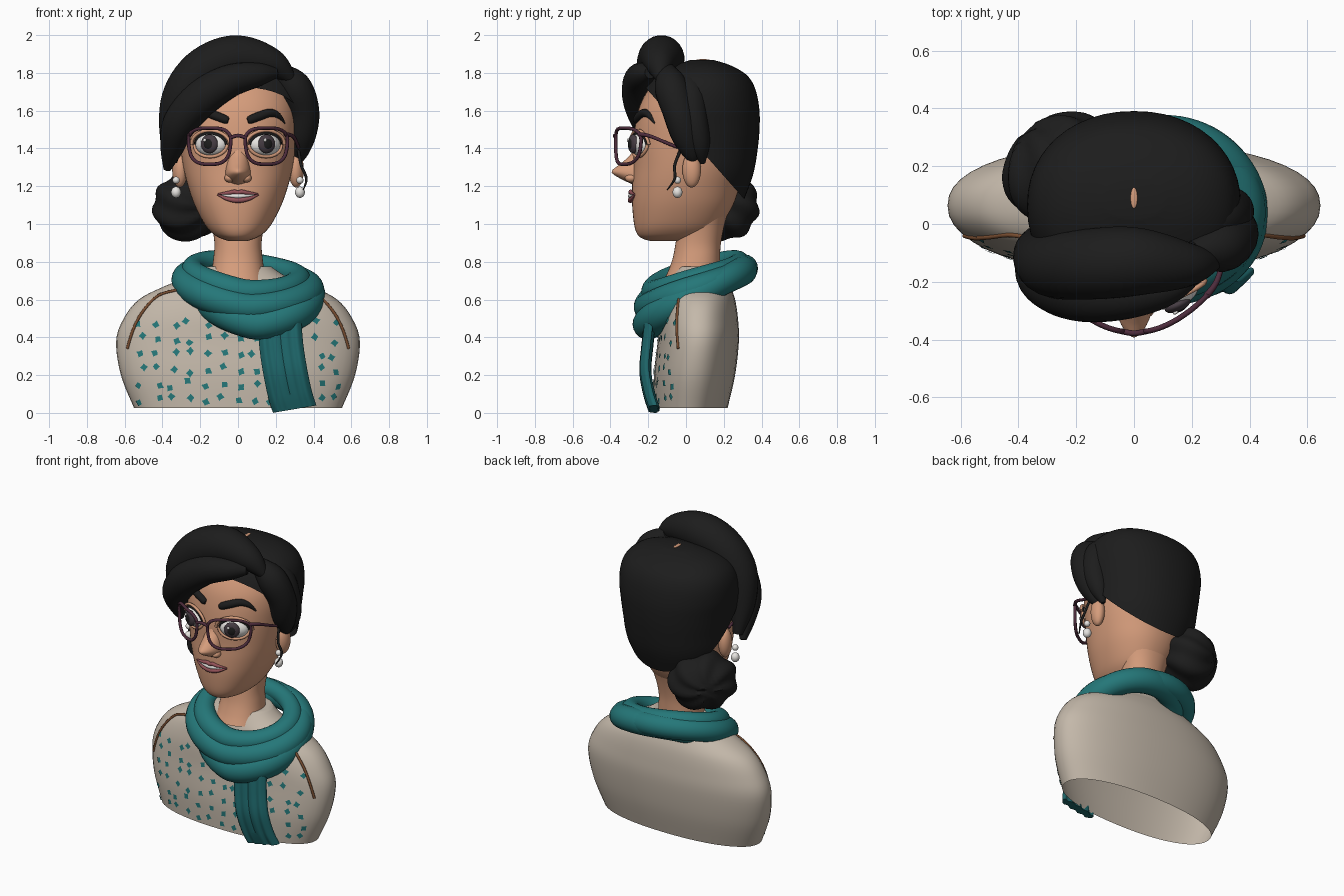
import bpy, bmesh, math, random
from mathutils import Vector, Matrix
from mathutils.bvhtree import BVHTree

if "Cube" in bpy.data.objects:
    bpy.data.objects.remove(bpy.data.objects["Cube"])
random.seed(4)
SIDES = ((1, "left"), (-1, "right"))


def material(name, *rgb):
    m = bpy.data.materials.new(name)
    m.use_nodes = True
    m.diffuse_color = (*rgb, 1)
    m.node_tree.nodes["Principled BSDF"].inputs["Base Color"].default_value = (*rgb, 1)
    return m


skin = material("warm skin", .67, .335, .2)
black = material("black hair", .012, .012, .012)
teal = material("teal wool", .018, .185, .19)
deep_teal = material("deep teal wool", .013, .135, .145)
beige = material("beige knit", .55, .48, .4)
plum = material("plum frame", .075, .025, .045)
rose = material("rose lips", .3, .085, .1)
white = material("pearl white", .8, .78, .75)
brown = material("brown seam", .19, .075, .03)
grey = material("iris grey", .06, .045, .055)


def finish(name, bm, mat):
    """Turn a bmesh into a smooth object with sharp creases; return its surface tree."""
    bmesh.ops.recalc_face_normals(bm, faces=bm.faces)
    for f in bm.faces:
        f.smooth = True
    for e in bm.edges:
        e.smooth = e.calc_face_angle(0) < .8
    tree = BVHTree.FromBMesh(bm)
    me = bpy.data.meshes.new(name)
    bm.to_mesh(me)
    bm.free()
    me.materials.append(mat)
    bpy.context.collection.objects.link(bpy.data.objects.new(name, me))
    return tree


def spline(keys, n=6, closed=False):
    k, out = len(keys), []
    get = lambda i: keys[i % k] if closed else keys[max(0, min(k - 1, i))]
    for i in range(k if closed else k - 1):
        quad = [get(i + j) for j in (-1, 0, 1, 2)]
        for t in (s / n for s in range(n)):
            out.append(tuple(.5 * (2 * b + (c - a) * t + (2 * a - 5 * b + 4 * c - d) * t * t
                                   + (3 * b - a - 3 * c + d) * t ** 3) for a, b, c, d in zip(*quad)))
    return out if closed else out + [tuple(keys[-1])]


def bridge(rings, closed=False, start=True):
    bm = bmesh.new()
    vs = [[bm.verts.new(p) for p in r] for r in rings]
    m = len(vs[0])
    for a, b in zip(vs, vs[1:] + vs[:1] if closed else vs[1:]):
        for i in range(m):
            j = (i + 1) % m
            bm.faces.new((a[i], a[j], b[j], b[i]))
    if not closed:
        if start:
            bm.faces.new(vs[0])
        bm.faces.new(vs[-1])
    return bm


def oval(hx, hy, e, segs):
    out = []
    for i in range(segs):
        a = math.tau * i / segs
        c, s = math.cos(a), math.sin(a)
        out.append((hx * math.copysign(abs(c) ** (2 / e), c), hy * math.copysign(abs(s) ** (2 / e), s)))
    return out


def loft(keys, e=2.2, segs=48, n=5, start=True):
    """Stack of ovals; each key is height, half width, front y, back y."""
    rings = [[(x, y + (f + b) / 2, z) for x, y in oval(w, (b - f) / 2, e, segs)]
             for z, w, f, b in spline(keys, n)]
    return bridge(rings, start=start)


def tube(name, keys, mat, closed=False, n=6, segs=12):
    """Round tube through keys of x, y, z, radius."""
    pts = spline(keys, n, closed)
    pos, k, rings, old = [Vector(p[:3]) for p in pts], len(pts), [], None
    for i in range(k):
        a, b = (pos[i - 1], pos[(i + 1) % k]) if closed else (pos[max(i - 1, 0)], pos[min(i + 1, k - 1)])
        t = (b - a).normalized()
        if old is None:
            u = t.orthogonal().normalized()
        else:
            u.rotate(old.rotation_difference(t))
        old, v, r = t, t.cross(u), max(pts[i][3], .001)
        rings.append([pos[i] + u * x + v * y for x, y in oval(r, r, 2, segs)])
    finish(name, bridge(rings, closed), mat)


def ball(name, c, r, mat, turn=0, ridge=0):
    bm = bmesh.new()
    bmesh.ops.create_uvsphere(bm, u_segments=48 if ridge else 24, v_segments=32 if ridge else 16, radius=1)
    for v in bm.verts:
        v.co *= 1 + ridge * math.cos(7 * math.atan2(v.co.z, v.co.x) + 3 * v.co.y)
    bm.transform(Matrix.Translation(c) @ Matrix.Rotation(turn, 4, "Z") @ Matrix.Diagonal((*r, 1)))
    finish(name, bm, mat)


def front_hit(tree, x, z):
    loc, nor = tree.ray_cast(Vector((x, -2, z)), Vector((0, 1, 0)))[:2]
    return (loc, nor if nor.y < 0 else -nor) if loc else (None, None)


# Sweater body and neck
body = finish("sweater", loft([(.025, .55, -.17, .22), (.2, .62, -.17, .26), (.38, .645, -.15, .28),
              (.5, .605, -.14, .275), (.6, .525, -.12, .26), (.67, .39, -.1, .235),
              (.72, .26, -.08, .21), (.775, .175, -.05, .2)], e=2.2, start=False), beige)
finish("neck", loft([(.7, .15, -.12, .18), (.75, .14, -.095, .18), (.82, .13, -.07, .18), (.9, .125, -.055, .185),
                     (1, .14, -.04, .205), (1.1, .17, -.03, .235)]), skin)

# Shoulder seams
for s, side in SIDES:
    keys = []
    for x, z in ((.32, .65), (.42, .62), (.5, .54), (.55, .45), (.585, .34)):
        loc, nor = front_hit(body, s * x, z)
        if loc:
            keys.append((*(loc + nor * .002), .008))
    tube(side + "_shoulder_seam", keys, brown, segs=8)

# Woven flecks on the sweater front
bm = bmesh.new()
for row in range(6):
    for col in range(13):
        x = (col - 6) * .085 + random.uniform(-.022, .022)
        z = .07 + row * .08 + random.uniform(-.02, .02)
        loc, nor = front_hit(body, x, z)
        if loc and nor.y < -.3:
            u = nor.cross(Vector((0, 0, 1))).normalized()
            w, spin = nor.cross(u), random.random()
            star = []
            for i in range(8):
                a, r = spin + i * math.tau / 8, random.uniform(.018, .025) if i % 2 else .014
                star.append(bm.verts.new(loc + nor * .004 + (u * math.cos(a) + w * math.sin(a)) * r))
            bm.faces.new(star)
finish("sweater_flecks", bm, teal)

# Scarf loops: centre x, centre y, radii, front height, back height, thickness, sideways slope
for i, (cx, cy, rx, ry, zf, zb, r, tilt) in enumerate(((.04, .055, .28, .225, .64, .795, .062, .1),
                                                      (.05, .055, .33, .255, .56, .765, .074, .08),
                                                      (.1, .05, .285, .25, .47, .755, .08, .05))):
    keys = []
    for j in range(24):
        a = math.tau * j / 24
        x, t = rx * math.cos(a), ((1 + math.sin(a)) / 2) ** .75
        keys.append((cx + x, cy + ry * math.sin(a), zf + (zb - zf) * t - tilt * x,
                     r * (1 - .08 * math.sin(a) + .05 * math.cos(3 * a + i))))
    tube(f"scarf_loop_{i + 1}", keys, teal, True, n=3, segs=20)

# Ribbed hanging end of the scarf
rings = [[(cx + u, cy + v + .006 * math.cos(u * 110), z + .17 * u) for u, v in oval(.115, .026, 3, 56)]
         for z, cx, cy in spline([(.48, .22, -.19), (.35, .23, -.205), (.22, .25, -.215), (.1, .275, -.195), (.02, .3, -.17)])]
finish("scarf_tail", bridge(rings), deep_teal)

# Head
head = finish("head", loft([(.91, .05, -.19, .03), (.925, .095, -.235, .1), (.95, .135, -.26, .14), (1, .178, -.275, .19), (1.1, .23, -.285, .25),
              (1.2, .265, -.285, .285), (1.3, .29, -.28, .32), (1.42, .307, -.28, .35), (1.55, .32, -.265, .36),
              (1.65, .31, -.235, .35), (1.75, .27, -.17, .3), (1.82, .18, -.08, .22), (1.85, .06, 0, .12)]), skin)


def face(x, z, r, out=0):
    return (x, front_hit(head, x, z)[0].y - out, z, r)


# Nose
finish("nose", loft([(1.42, .03, -.272, -.2), (1.37, .045, -.292, -.22), (1.32, .058, -.345, -.19), (1.28, .066, -.393, -.15),
       (1.25, .066, -.365, -.17), (1.21, .05, -.285, -.2)], e=1.6, segs=32), skin)

# Mouth
lip = lambda pts: [face(x, z, r, .008) for x, z, r in pts]
tube("upper_lip", lip([(-.108, 1.158, .004), (-.05, 1.165, .01), (-.02, 1.17, .012), (0, 1.166, .012),
                       (.02, 1.17, .012), (.05, 1.165, .01), (.108, 1.158, .004)]), rose)
tube("lower_lip", lip([(-.108, 1.155, .004), (-.055, 1.133, .011), (0, 1.126, .015), (.055, 1.133, .011), (.108, 1.155, .004)]), rose)
tube("teeth", lip([(-.085, 1.153, .003), (0, 1.148, .013), (.085, 1.153, .003)]), white)


for s, side in SIDES:
    # Eye, set square to the curve of the face
    def eye(u, out, up):
        return (s * (.14 + .91 * u + .41 * out), -.235 + .41 * u - .91 * out, 1.42 + up)
    turn = .42 * s
    ball(side + "_eyeball", eye(0, 0, 0), (.09, .055, .062), white, turn)
    ball(side + "_iris", eye(-.008, .046, .004), (.048, .022, .05), grey, turn)
    ball(side + "_pupil", eye(-.008, .059, .004), (.028, .012, .03), black, turn)
    ball(side + "_eye_glint", eye(-.008 - .018 * s, .067, .024), (.009, .006, .009), white, turn)
    for part, lo, hi, grow, r, mat in (("lash", 0, 180, 1, .008, black), ("upper_lid", 0, 180, 1.25, .009, skin),
                                       ("lower_lid", 180, 360, 1.06, .009, skin)):
        keys = []
        for j in range(9):
            a = math.radians(lo + (hi - lo) * j / 8)
            keys.append((*eye(.09 * grow * math.cos(a), .008 + .014 * abs(math.sin(a)), .06 * grow * math.sin(a)), r))
        tube(f"{side}_{part}", keys, mat, n=3, segs=8)
    tube(side + "_eyebrow", [face(s * x, z, r) for x, z, r in ((.05, 1.547, .014), (.065, 1.552, .022), (.11, 1.57, .024),
         (.17, 1.588, .022), (.215, 1.572, .015), (.248, 1.533, .004))], black)
    ball(side + "_nostril", (s * .045, -.29, 1.243), (.027, .033, .023), skin)

    # Glasses rim and arm
    wrap = lambda x: -.375 + 2 * x * x
    rim = []
    for x, z in oval(.11, .096, 2.9, 24):
        x = .15 + x * (1 + z * 1.1)
        rim.append((s * x, wrap(x), 1.412 + z, .0095))
    tube(side + "_glasses_rim", rim, plum, True, n=2, segs=8)
    tube(side + "_glasses_arm", [(s * .25, wrap(.25), 1.475, .012), (s * .29, -.19, 1.465, .01),
         (s * .315, -.08, 1.42, .009), (s * .325, .02, 1.385, .008)], plum, segs=8)

    # Ear and pearl earring
    ball(side + "_ear", (s * .308, .03, 1.287), (.04, .05, .094), skin, turn=-.2 * s)
    ball(side + "_small_pearl", (s * .328, -.045, 1.232), (.019,) * 3, white)
    ball(side + "_large_pearl", (s * .328, -.045, 1.168), (.026, .026, .03), white)

tube("glasses_bridge", [(-.045, -.371, 1.455, .01), (0, -.378, 1.468, .01), (.045, -.371, 1.455, .01)], plum, segs=8)

# Back hair, trimmed along a sloping hairline
bm = loft([(1.11, .27, -.3, .3), (1.26, .33, -.3, .355), (1.4, .347, -.3, .38), (1.52, .36, -.285, .39), (1.62, .37, -.262, .387),
           (1.72, .358, -.22, .365), (1.79, .315, -.16, .32), (1.84, .23, -.06, .235), (1.867, .1, .02, .15)], e=2.15)
bmesh.ops.bisect_plane(bm, geom=bm.verts[:] + bm.edges[:] + bm.faces[:], plane_co=(0, .27, 1.175),
                       plane_no=(0, 1.13, 1), clear_inner=True)
finish("back_hair", bm, black)
ball("crown_parting", (0, .09, 1.868), (.012, .036, .005), skin)

# Swept front rolls and side locks
tube("top_hair_roll", [(.28, -.13, 1.77, .03), (.18, -.14, 1.85, .08), (0, -.13, 1.88, .12), (-.17, -.14, 1.82, .122),
     (-.29, -.14, 1.68, .11), (-.34, -.1, 1.5, .078), (-.35, -.04, 1.33, .03)], black, segs=24)
tube("front_hair_roll", [(.2, -.19, 1.8, .03), (.1, -.225, 1.79, .065), (-.05, -.245, 1.755, .088), (-.2, -.235, 1.66, .1),
     (-.31, -.19, 1.53, .09), (-.35, -.12, 1.4, .062), (-.375, -.06, 1.29, .02)], black, segs=24)
tube("front_side_lock", [(.2, -.1, 1.82, .04), (.295, -.08, 1.73, .088), (.345, -.04, 1.6, .085), (.335, 0, 1.47, .078),
     (.325, .03, 1.37, .045), (.32, .04, 1.32, .01)], black, segs=20)
tube("rear_side_lock", [(.18, 0, 1.8, .04), (.29, .02, 1.7, .08), (.34, .04, 1.56, .075), (.335, .07, 1.42, .058),
     (.315, .09, 1.32, .012)], black, segs=20)
tube("loose_curl", [(.32, -.03, 1.39, .008), (.335, -.06, 1.31, .008), (.362, -.06, 1.24, .007), (.345, -.1, 1.18, .003)], black, segs=8)

# Twisted bun low on the right
ball("hair_bun", (-.265, .2, 1.093), (.205, .16, .18), black, turn=math.pi / 4, ridge=.05)
